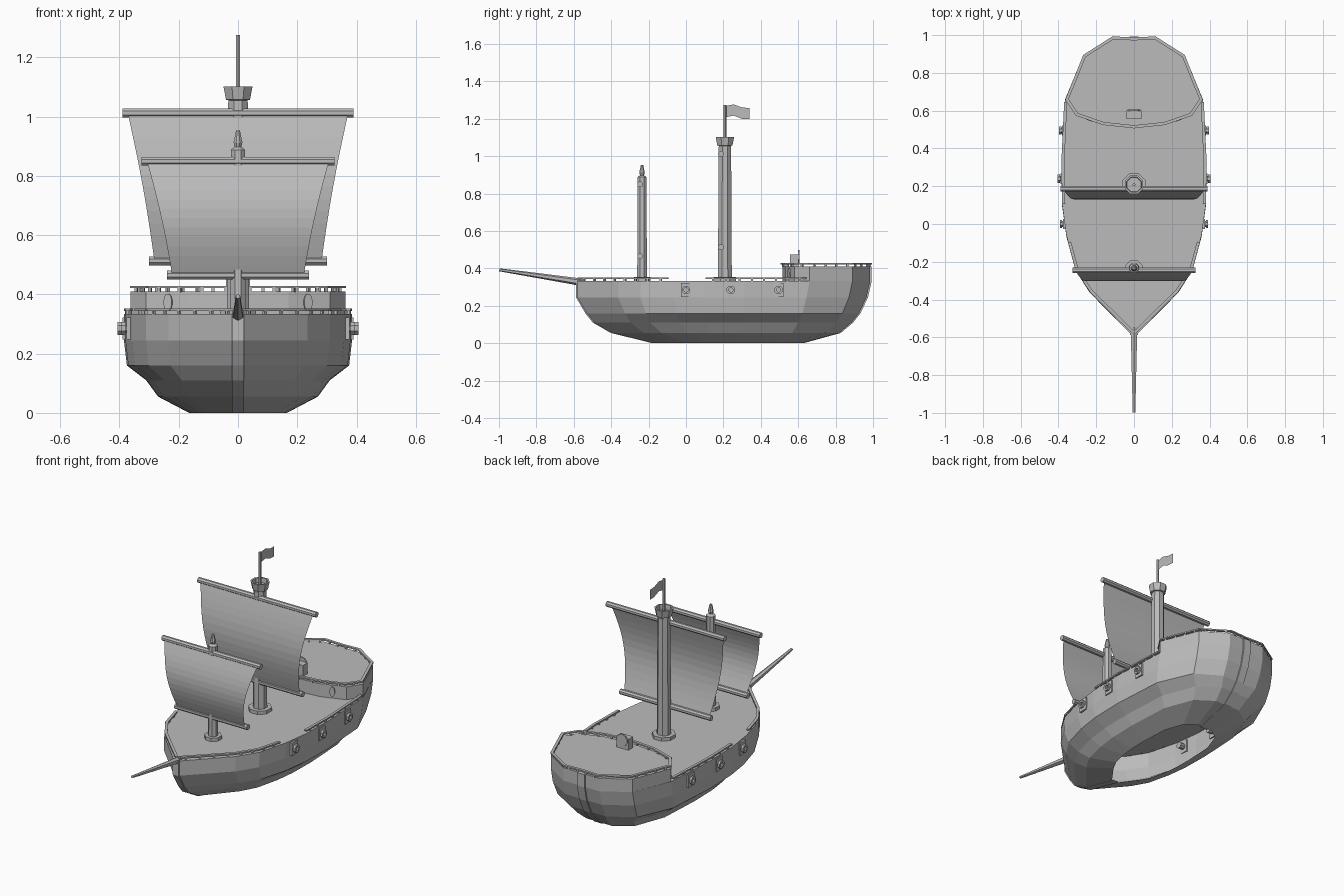
import bpy, bmesh, math
from mathutils import Vector

cube = bpy.data.objects.get("Cube")
if cube:
    bpy.data.objects.remove(cube, do_unlink=True)

grey = bpy.data.materials.new("plain_grey")
grey.use_nodes = True
grey.diffuse_color = (0.5, 0.5, 0.5, 1)
grey.node_tree.nodes["Principled BSDF"].inputs["Base Color"].default_value = (0.5, 0.5, 0.5, 1)


def finish(name, bm):
    bmesh.ops.recalc_face_normals(bm, faces=bm.faces[:])
    mesh = bpy.data.meshes.new(name)
    bm.to_mesh(mesh)
    bm.free()
    mesh.materials.append(grey)
    obj = bpy.data.objects.new(name, mesh)
    bpy.context.collection.objects.link(obj)
    return obj


def loft(name, rings, closed=True, bottom=False, top=False):
    """Skin a list of point rings, with optional end caps."""
    bm = bmesh.new()
    rows = [[bm.verts.new(p) for p in ring] for ring in rings]
    n = len(rows[0])
    for a, b in zip(rows, rows[1:]):
        for i in range(n if closed else n - 1):
            j = (i + 1) % n
            bm.faces.new((a[i], a[j], b[j], b[i]))
    if bottom:
        bm.faces.new(rows[0][::-1])
    if top:
        bm.faces.new(rows[-1])
    return finish(name, bm)


def turned(name, start, direction, profile, sides=8):
    """Revolve (radius, distance) pairs about an axis."""
    d = Vector(direction).normalized()
    turn = d.to_track_quat('Z', 'Y')
    rings = []
    for r, h in profile:
        ring = []
        for i in range(sides):
            a = 2 * math.pi * (i + 0.5) / sides
            ring.append(Vector(start) + turn @ Vector((r * math.cos(a), r * math.sin(a), h)))
        rings.append(ring)
    return loft(name, rings, True, True, True)


def box(name, centre, size, yaw=0):
    bm = bmesh.new()
    bmesh.ops.create_cube(bm, size=1)
    for v in bm.verts:
        v.co = Vector((v.co.x * size[0], v.co.y * size[1], v.co.z * size[2]))
    obj = finish(name, bm)
    obj.location = centre
    obj.rotation_euler.z = yaw
    return obj


def mirrored(points):
    return points + [(-x, y) for x, y in reversed(points)]


def railing(name, points, z):
    """Low handrail on evenly spaced posts."""
    for a, b in zip(points, points[1:]):
        a, b = Vector(a), Vector(b)
        d, mid = b - a, (a + b) / 2
        yaw = math.atan2(d.y, d.x)
        box(name, (mid.x, mid.y, z + 0.015), (d.length + 0.01, 0.016, 0.008), yaw)
        count = max(1, round(d.length / 0.07))
        for i in range(count):
            p = a + d * (i + 0.5) / count
            box(name + "_post", (p.x, p.y, z + 0.005), (0.01, 0.01, 0.016), yaw)


# Hull: one deck outline, scaled to each level (height, half width, bow, stern)
DECK, POOP = 0.333, 0.41
outline = [(0.02, -0.58), (0.235, -0.36), (0.31, -0.24), (0.358, -0.06), (0.38, 0.1),
           (0.385, 0.32), (0.365, 0.66), (0.27, 0.89), (0.12, 0.985)]
levels = [(0, 0.165, -0.17, 0.62), (0.055, 0.27, -0.395, 0.82), (0.11, 0.31, -0.49, 0.885),
          (0.16, 0.375, -0.53, 0.925), (0.245, 0.385, -0.58, 0.965), (DECK, 0.385, -0.58, 0.985)]
rings = []
for z, w, bow, stern in levels:
    rings.append([(x / 0.385 * w if abs(x) > 0.03 else x,
                   bow + (y + 0.58) / 1.565 * (stern - bow), z) for x, y in mirrored(outline)])
loft("hull", rings, top=True)

# Raised stern deck with a curved front wall
poop = [(0.0, 0.515), (0.17, 0.532), (0.31, 0.58), (0.363, 0.66), (0.27, 0.89), (0.12, 0.985)]
poop_ring = poop + [(-x, y) for x, y in reversed(poop[1:])]
loft("stern_deck", [[(x, y, z) for x, y in poop_ring] for z in (DECK, POOP)], top=True)

# Raised strips along the stem and the stern post
for name, side, half in (("stem", 2, 0.02), ("stern_post", 3, 0.025)):
    sign = -1 if side == 2 else 1
    path = [(lv[side], lv[0]) for lv in levels]
    if sign > 0:
        path.append((0.985, POOP))
    loft(name, [[(-half, y - sign * 0.01, z), (-half, y + sign * 0.008, z),
                 (half, y + sign * 0.008, z), (half, y - sign * 0.01, z)] for y, z in path],
         bottom=True, top=True)

# Railings
inset = [(x - 0.008 if x > 0 else x, y) for x, y in poop]
for s in (-1, 1):
    railing("bow_railing", [(s * x, y) for x, y in
            ((0.008, -0.57), (0.227, -0.355), (0.302, -0.24), (0.34, -0.1))], DECK)
    railing("side_railing", [(s * x, y) for x, y in
            ((0.372, 0.11), (0.377, 0.32), (0.362, 0.64))], DECK)
    railing("stern_railing", [(s * x, y) for x, y in inset + [(0, 0.98)]], POOP)

# Bowsprit
turned("bowsprit", (0, -0.55, 0.325), (0, -0.45, 0.068),
       [(0.02, 0), (0.008, 0.453)], 6)

# Masts with collars, lookout and finial
turned("main_mast", (0, 0.208, DECK), (0, 0, 1),
       [(0.065, 0), (0.065, 0.02), (0.04, 0.02), (0.036, 0.715)])
turned("lookout", (0, 0.208, 1.03), (0, 0, 1),
       [(0.034, 0), (0.034, 0.025), (0.044, 0.027), (0.053, 0.072), (0.043, 0.072), (0.04, 0.045)])
turned("flagpole", (0, 0.208, 1.06), (0, 0, 1), [(0.008, 0), (0.008, 0.215)], 6)
turned("fore_mast", (0, -0.235, DECK), (0, 0, 1),
       [(0.048, 0), (0.048, 0.02), (0.028, 0.02), (0.026, 0.555), (0.012, 0.565),
        (0.016, 0.58), (0.007, 0.62)])

# Flag, rippling towards the stern
top_edge = [(0, 1.268), (0.045, 1.277), (0.09, 1.26), (0.13, 1.258)]
loft("flag", [[(0, 0.21 + d, z - drop) for d, z in top_edge] for drop in (0, 0.06)], closed=False)


# Square sails, each billowing forward between two yards
def sail(name, y, top, bottom, top_half, bottom_half, bulge, margin):
    rows, steps = [], 12
    for i in range(steps + 1):
        t = i / steps
        half = top_half + (bottom_half - top_half) * t - 0.006 * math.sin(math.pi * t)
        fy = y - 0.008 - bulge * math.sin(math.pi * t)
        z = top + (bottom - top) * t
        rows.append([(-half, fy, z), (half, fy, z)])
    loft(name + "_sail", rows, closed=False)
    for z, half in ((top, top_half), (bottom, bottom_half)):
        length = half + margin
        turned(name + "_yard", (-length, y, z), (1, 0, 0), [(0.016, 0), (0.016, 2 * length)])


sail("main", 0.187, 1.012, 0.513, 0.372, 0.282, 0.048, 0.018)
sail("fore", -0.245, 0.849, 0.465, 0.307, 0.222, 0.05, 0.018)

# Cannons through square ports on both sides
for s in (-1, 1):
    for y, x in ((0, 0.37), (0.24, 0.383), (0.495, 0.375)):
        box("gun_port", (s * x, y, 0.285), (0.014, 0.055, 0.075))
        turned("cannon", (s * (x - 0.04), y, 0.285), (s, 0, 0),
               [(0.02, 0), (0.016, 0.05), (0.024, 0.05), (0.024, 0.063), (0.012, 0.063), (0.012, 0.045)])

# Oval windows in the stern deck wall
for s in (-1, 1):
    window = turned("oval_window", (0, 0, 0), (0, -1, 0), [(0.03, 0), (0.03, 0.008)], 12)
    window.scale.x = 0.5
    window.rotation_euler.z = s * 0.33
    window.location = (s * 0.235, 0.555, 0.373)

# Steering stand and wheel
box("wheel_stand", (0, 0.578, 0.44), (0.08, 0.045, 0.07))
turned("steering_wheel", (0, 0.598, 0.462), (0, 1, 0), [(0.036, 0), (0.036, 0.008)], 10)
